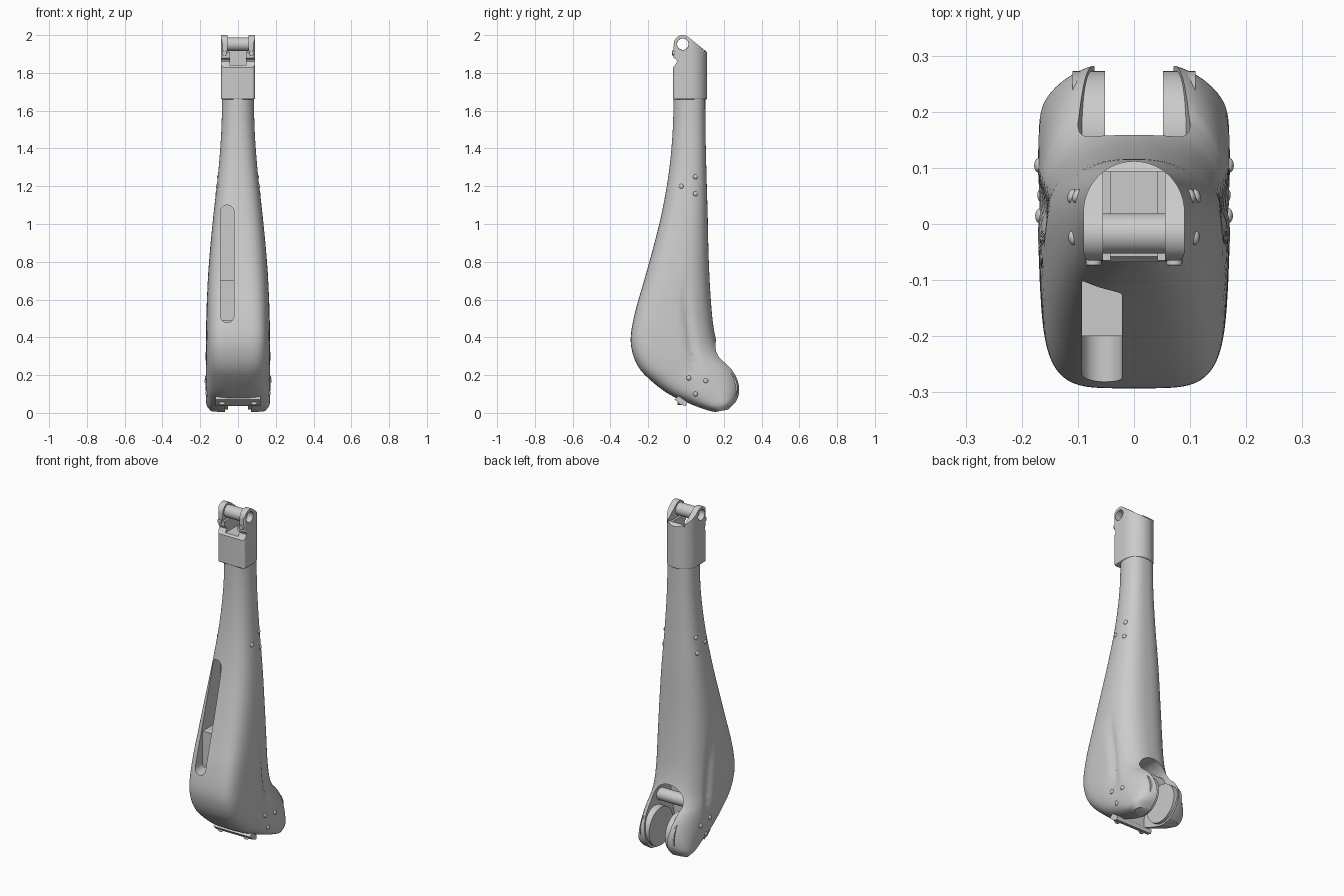
import bpy, bmesh, math
from mathutils import Vector, Matrix

if "Cube" in bpy.data.objects:
    bpy.data.objects.remove(bpy.data.objects["Cube"])


def finish(name, bm, angle=35):
    bmesh.ops.recalc_face_normals(bm, faces=bm.faces)
    me = bpy.data.meshes.new(name)
    bm.to_mesh(me)
    bm.free()
    ob = bpy.data.objects.new(name, me)
    bpy.context.collection.objects.link(ob)
    smooth(ob, angle)
    return ob


def smooth(ob, angle=35):
    bpy.ops.object.select_all(action='DESELECT')
    ob.select_set(True)
    bpy.context.view_layer.objects.active = ob
    bpy.ops.object.shade_smooth_by_angle(angle=math.radians(angle))


def prism(name, pts, axis, a, b):
    """Extrude a 2D outline along x (pts = y,z), y (pts = x,z) or z (pts = x,y)."""
    place = {'x': lambda p, h: (h, p[0], p[1]), 'y': lambda p, h: (p[0], h, p[1]),
             'z': lambda p, h: (p[0], p[1], h)}[axis]
    bm = bmesh.new()
    lo = [bm.verts.new(place(p, a)) for p in pts]
    hi = [bm.verts.new(place(p, b)) for p in pts]
    bm.faces.new(lo)
    bm.faces.new(hi)
    n = len(pts)
    for i in range(n):
        bm.faces.new((lo[i], lo[(i + 1) % n], hi[(i + 1) % n], hi[i]))
    return finish(name, bm)


def arc(cx, cy, r, a0, a1, n=16):
    return [(cx + r * math.cos(math.radians(a0 + (a1 - a0) * i / n)),
             cy + r * math.sin(math.radians(a0 + (a1 - a0) * i / n))) for i in range(n + 1)]


def circle(cx, cy, r, n=40):
    return arc(cx, cy, r, 0, 360, n)[:-1]


def box(x0, x1, z0, z1):
    return [(x0, z0), (x1, z0), (x1, z1), (x0, z1)]


def boolean(ob, tool, op='DIFFERENCE'):
    m = ob.modifiers.new(op.lower(), 'BOOLEAN')
    m.operation, m.object, m.solver = op, tool, 'EXACT'
    bpy.context.view_layer.objects.active = ob
    bpy.ops.object.modifier_apply(modifier=m.name)
    bpy.data.objects.remove(tool)
    smooth(ob)


def bevel(ob, w, seg=3):
    m = ob.modifiers.new('bevel', 'BEVEL')
    m.width, m.segments, m.limit_method = w, seg, 'ANGLE'
    m.angle_limit = math.radians(40)
    bpy.context.view_layer.objects.active = ob
    bpy.ops.object.modifier_apply(modifier=m.name)
    smooth(ob)


# Shell sections: front y,z / back y,z / half width / front squareness
KEYS = [
    (-.066, 1.70, .102, 1.70, .084, 2.2), (-.07, 1.50, .103, 1.50, .088, 2.3),
    (-.09, 1.28, .108, 1.28, .104, 2.6), (-.128, 1.06, .115, 1.04, .130, 2.9),
    (-.175, .87, .12, .82, .150, 3.2), (-.225, .69, .13, .62, .163, 3.6),
    (-.268, .54, .145, .46, .168, 4.2), (-.292, .41, .17, .35, .170, 4.6),
    (-.284, .32, .205, .29, .171, 4.6), (-.25, .24, .243, .255, .171, 4.2),
    (-.19, .175, .272, .215, .171, 3.8), (-.10, .105, .288, .165, .171, 3.5),
    (0, .055, .288, .11, .170, 3.2), (.09, .02, .268, .06, .166, 3.0),
    (.15, .004, .225, .018, .145, 2.6)]


def spline(keys, steps):
    rows = []
    for i in range(len(keys) - 1):
        p = [keys[max(0, min(len(keys) - 1, i + k))] for k in (-1, 0, 1, 2)]
        for s in range(steps):
            t = s / steps
            rows.append([.5 * (2 * b + (c - a) * t + (2 * a - 5 * b + 4 * c - d) * t * t
                               + (3 * b - a - 3 * c + d) * t ** 3) for a, b, c, d in zip(*p)])
    return rows + [list(keys[-1])]


def spow(v, e):
    return math.copysign(abs(v) ** e, v)


# Main shell: lofted sections fanning round the heel, with a side crease
bm, rings, N = bmesh.new(), [], 88
for fy, fz, by, bz, w, nf in spline(KEYS, 6):
    F, B = Vector((0, fy, fz)), Vector((0, by, bz))
    ring = []
    for i in range(N):
        t = 2 * math.pi * (i + .5) / N
        c, s = math.cos(t), math.sin(t)
        n = nf if s < 0 else 2.5
        u = spow(s, 2 / n)
        p = (F + B) / 2 + (B - F) / 2 * u
        x = w * spow(c, 2 / n) * (1 - .07 * max(0, -u))
        fade = max(0, min(1, (p.z - .12) / .15, (.72 - p.z) / .2))
        d = p.y - (.06 - .13 * max(0, min(.5, p.z - .1)))
        x -= math.copysign(.014 * fade * math.exp(-(d / .022) ** 2), x)
        ring.append(bm.verts.new((x, p.y, p.z)))
    rings.append(ring)
for r, q in zip(rings, rings[1:]):
    for i in range(N):
        bm.faces.new((r[i], r[(i + 1) % N], q[(i + 1) % N], q[i]))
bm.faces.new(rings[0])
bm.faces.new(rings[-1])
shell = finish("lower_shell", bm, 40)

# Long front slot with a step inside
slot = arc(-.057, 1.03, .036, 0, 180) + arc(-.057, .53, .036, 180, 360)
slot = [(x, z + (.034 if z > 1.03 else -.016 if z < .53 else 0)) for x, z in slot]
boolean(shell, prism("slot_cutter", slot, 'y', -.4, -.03))
prism("slot_step", box(-.094, -.020, .49, .70), 'y', -.20, -.02)

# Heel notch, cheeks and cross pin
notch = [(.07, -.1), (.07, .10), (.085, .19)] + arc(0, .29, .1, 0, 180, 24) + [(-.085, .19), (-.07, .10), (-.07, -.1)]
boolean(shell, prism("notch_cutter", notch, 'y', 0, .5))
for s in (-1, 1):
    prism("heel_cheek", circle(.16, .13, .113), 'x', s * .052, s * .11)
prism("heel_pin", circle(.10, .29, .036), 'x', -.1, .1)

# Plate under the sole
plate = prism("sole_plate", [(-.06, .072), (-.03, .045), (.0, .036), (.005, .06), (-.04, .09)], 'x', -.12, .12)
for s in (-1, 1):
    prism("sole_bolt", circle(s * .085, .06, .018, 16), 'y', -.045, -.01)

# Top collar: D-shaped sleeve trimmed to the lug outline
d_shape = arc(0, .022, .09, 0, 180, 32) + arc(-.072, -.05, .018, 180, 270, 6) + arc(.072, -.05, .018, 270, 360, 6)
collar = prism("top_collar", d_shape, 'z', 1.66, 2.05)
bevel(collar, .006)
outline = [(-.2, 1.6), (.2, 1.6), (.2, 1.83), (.112, 1.91)] + arc(-.017, 1.952, .048, 50, 185, 20) + \
          [(-.066, 1.88), (-.052, 1.872), (-.047, 1.86), (-.058, 1.84), (-.072, 1.825), (-.2, 1.82)]
boolean(collar, prism("lug_trim", outline, 'x', -.2, .2), 'INTERSECT')
boolean(collar, prism("fork_cutter", box(-.055, .055, 1.91, 2.2), 'y', -.3, .094))
boolean(collar, prism("pocket_cutter", box(-.042, .042, 1.84, 2.2), 'y', -.3, .094))
boolean(collar, prism("eye_cutter", circle(-.017, 1.952, .031), 'x', -.3, .3))

# Hollow hinge pin and its clamp bolts
pin = prism("hinge_tube", circle(-.017, 1.952, .036), 'x', -.056, .056)
boolean(pin, prism("bore_cutter", circle(-.017, 1.952, .030), 'x', -.3, .3))
for s in (-1, 1):
    bevel(prism("clamp_bolt", circle(s * .072, 1.905, .014, 20), 'y', -.074, -.04), .003)

# Dome-headed side screws, seated on the shell surface
for y, z in [(.015, .185), (.105, .17), (.05, .10), (-.025, 1.2), (.05, 1.25), (.05, 1.16)]:
    for s in (-1, 1):
        hit, loc, nor, _ = shell.ray_cast(Vector((s, y, z)), Vector((-s, 0, 0)))
        if not hit:
            continue
        bm = bmesh.new()
        rot = nor.to_track_quat('Z', 'Y').to_matrix().to_4x4()
        bmesh.ops.create_uvsphere(bm, u_segments=16, v_segments=10, radius=.013,
                                  matrix=Matrix.Translation(loc) @ rot @ Matrix.Diagonal((1, 1, .6, 1)))
        finish("side_screw", bm, 60)
